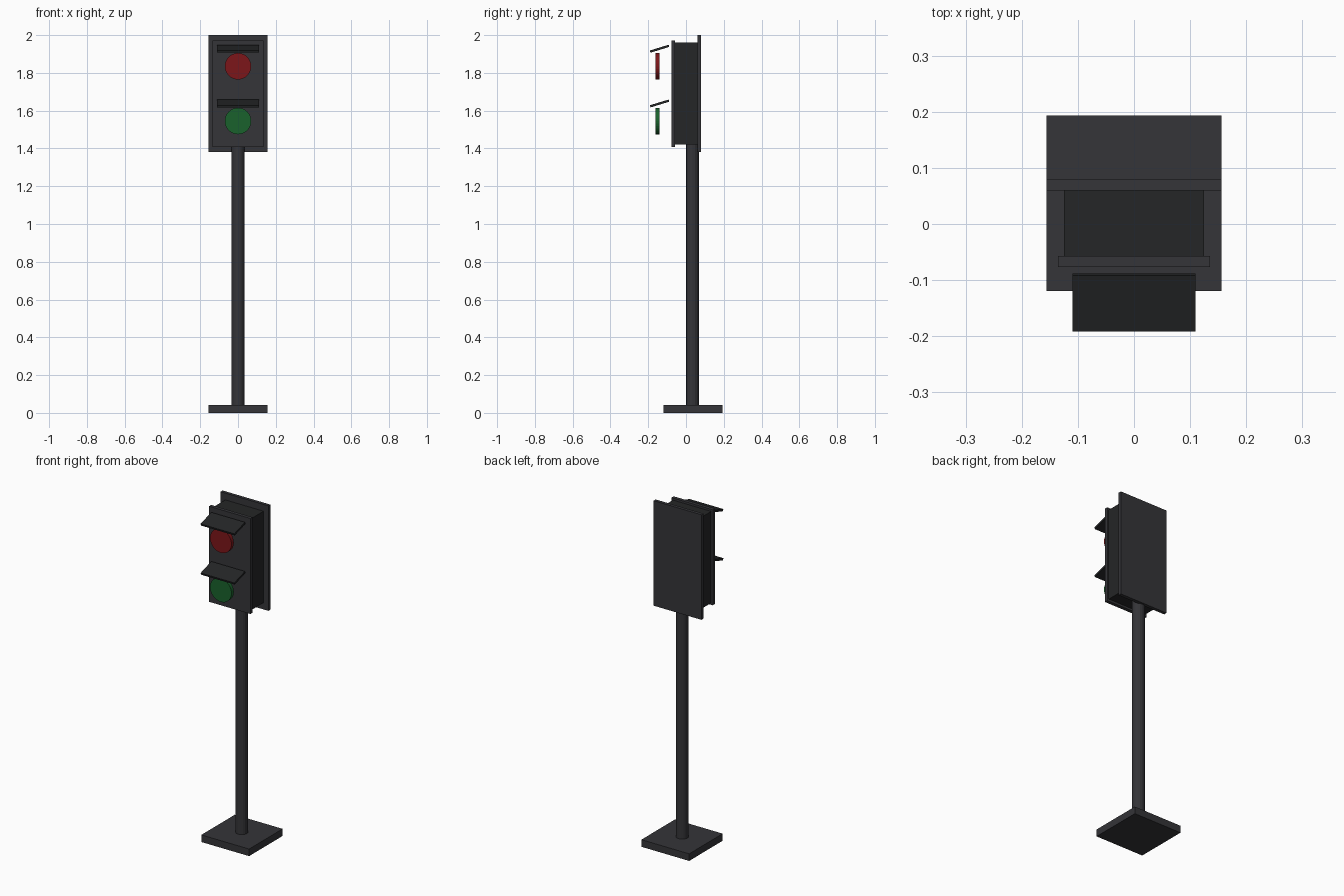
import bpy, math

if "Cube" in bpy.data.objects:
    bpy.data.objects.remove(bpy.data.objects["Cube"])


def material(name, rgb):
    m = bpy.data.materials.new(name)
    m.diffuse_color = (*rgb, 1)
    m.use_nodes = True
    m.node_tree.nodes["Principled BSDF"].inputs["Base Color"].default_value = m.diffuse_color
    return m


CHARCOAL = material("charcoal", (0.035, 0.035, 0.04))
DARK = material("dark", (0.018, 0.019, 0.02))
RED = material("red", (0.2, 0.008, 0.01))
GREEN = material("green", (0.01, 0.12, 0.025))


def box(name, x, y, z, mat, tilt=0):
    """Box from (min, max) ranges, optionally tilted about x."""
    spans = (x, y, z)
    bpy.ops.mesh.primitive_cube_add(size=1, location=[(a + b) / 2 for a, b in spans])
    o = bpy.context.object
    o.scale = [b - a for a, b in spans]
    bpy.ops.object.transform_apply(location=False, rotation=False, scale=True)
    o.rotation_euler.x = tilt
    o.name = name
    o.data.materials.append(mat)
    return o


def cylinder(name, radius, depth, loc, mat, sides, rot_x=0):
    bpy.ops.mesh.primitive_cylinder_add(vertices=sides, radius=radius, depth=depth,
                                        location=loc, rotation=(rot_x, 0, 0))
    o = bpy.context.object
    o.name = name
    o.data.materials.append(mat)
    return o


# Base and pole
box("base_plate", (-0.156, 0.156), (-0.119, 0.193), (0, 0.042), CHARCOAL)
cylinder("pole", 0.034, 1.38, (0, 0.035, 0.73), CHARCOAL, 16)

# Signal head
box("housing", (-0.125, 0.125), (-0.057, 0.061), (1.42, 1.96), DARK)
box("front_panel", (-0.135, 0.135), (-0.077, -0.057), (1.408, 1.972), CHARCOAL)
box("back_board", (-0.156, 0.156), (0.06, 0.079), (1.38, 2.0), CHARCOAL)

# Lamps, each with a tilted visor
for label, z, mat in (("red", 1.835, RED), ("green", 1.545, GREEN)):
    cylinder(label + "_lamp", 0.07, 0.022, (0, -0.15, z), mat, 32, math.pi / 2)
    vz = z + 0.093
    box(label + "_visor", (-0.11, 0.11), (-0.192, -0.088), (vz - 0.006, vz + 0.006),
        DARK, math.radians(17))
